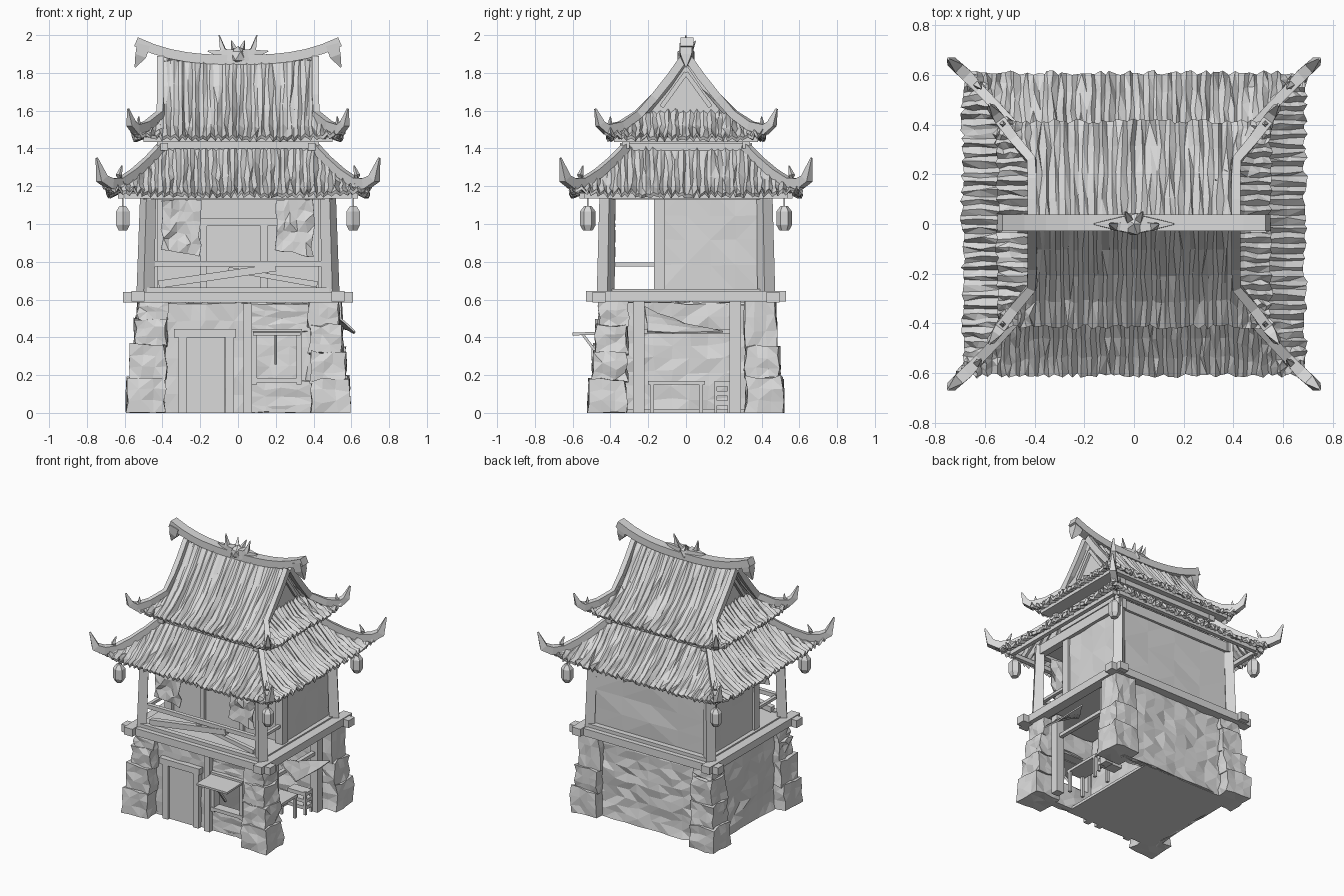
import bpy, bmesh, math, random
from mathutils import Vector, Matrix

random.seed(4)
if "Cube" in bpy.data.objects:
    bpy.data.objects.remove(bpy.data.objects["Cube"])

GREY = (0.7, 0.7, 0.7, 1)
mat = bpy.data.materials.new("weathered grey")
mat.use_nodes = True
mat.diffuse_color = GREY
mat.node_tree.nodes["Principled BSDF"].inputs["Base Color"].default_value = GREY


def finish(name, bm, solid=0):
    me = bpy.data.meshes.new(name)
    bm.to_mesh(me)
    bm.free()
    me.materials.append(mat)
    ob = bpy.data.objects.new(name, me)
    bpy.context.collection.objects.link(ob)
    if solid:
        mod = ob.modifiers.new("thickness", "SOLIDIFY")
        mod.thickness = solid
        mod.offset = -1


def rnd(a):
    return random.uniform(-a, a)


def box(name, lo, hi, jitter=0, cuts=0, taper=1):
    """Box between two corners, optionally roughened and tapered upwards."""
    lo, hi = Vector(lo), Vector(hi)
    bm = bmesh.new()
    bmesh.ops.create_cube(bm, size=1)
    if cuts:
        bmesh.ops.subdivide_edges(bm, edges=bm.edges, cuts=cuts, use_grid_fill=True)
    mid, size = (lo + hi) / 2, hi - lo
    for v in bm.verts:
        k = 1 + (taper - 1) * (v.co.z + 0.5)
        v.co = mid + Vector((v.co.x * size.x * k, v.co.y * size.y * k, v.co.z * size.z))
        v.co += Vector((rnd(jitter), rnd(jitter), rnd(jitter)))
        v.co.z = max(v.co.z, 0)
    if jitter:
        bmesh.ops.triangulate(bm, faces=bm.faces)
    finish(name, bm)


def tube(name, pts, widths, tall=1.0):
    """Four-sided beam along a path, with a half width per point."""
    pts = [Vector(p) for p in pts]
    bm = bmesh.new()
    rings = []
    for i, p in enumerate(pts):
        d = (pts[min(i + 1, len(pts) - 1)] - pts[max(i - 1, 0)]).normalized()
        side = d.cross(Vector((0, 0, 1)))
        side = side.normalized() if side.length > 0.01 else Vector((1, 0, 0))
        up = side.cross(d) * tall
        rings.append([bm.verts.new(p + (side * a + up * b) * widths[i])
                      for a, b in ((-1, -1), (1, -1), (1, 1), (-1, 1))])
    for a, b in zip(rings, rings[1:]):
        for j in range(4):
            bm.faces.new((a[j], a[(j + 1) % 4], b[(j + 1) % 4], b[j]))
    bm.faces.new(rings[0])
    bm.faces.new(rings[-1])
    bmesh.ops.recalc_face_normals(bm, faces=bm.faces)
    finish(name, bm)


def plate(name, corners, solid=0.008, cuts=0, jitter=0):
    bm = bmesh.new()
    bm.faces.new([bm.verts.new(c) for c in corners])
    if cuts:
        bmesh.ops.subdivide_edges(bm, edges=bm.edges, cuts=cuts, use_grid_fill=True)
        for v in bm.verts:
            v.co += Vector((rnd(jitter), rnd(jitter), rnd(jitter)))
        bmesh.ops.triangulate(bm, faces=bm.faces)
    finish(name, bm, solid)


def thatch(name, quarter, run, width, height, lift):
    """Ragged ribbed slope; width(t) is the half width from top t=0 to eave t=1."""
    bm = bmesh.new()
    W, rows = width(1), 4
    n = int(2 * W / 0.019)
    cols = []
    for i in range(n + 1):
        x = -W + 2 * W * i / n
        t0 = next((k / 60 for k in range(61) if width(k / 60) >= abs(x) - 1e-4), 1)
        ragged = rnd(0.01)
        col = []
        for k in range(rows + 1):
            t = t0 + (1 - t0) * k / rows
            y = run[0] + (run[1] - run[0]) * t + ragged * t
            bump = (i % 2) * random.uniform(0.008, 0.032) + rnd(0.004)
            z = height(t) + bump + lift * t * (abs(x) / W) ** 6
            col.append(bm.verts.new((x + rnd(0.007), -y, z)))
        cols.append(col)
    for a, b in zip(cols, cols[1:]):
        for k in range(rows):
            bm.faces.new((a[k], a[k + 1], b[k + 1], b[k]))
    bmesh.ops.triangulate(bm, faces=bm.faces)
    bm.transform(Matrix.Rotation(quarter * math.pi / 2, 4, 'Z'))
    finish(name, bm, 0.02)


CORNERS = [(sx, sy) for sx in (-1, 1) for sy in (-1, 1)]

# Ground floor: slab, stone walls and stacked corner piers
box("ground_slab", (-0.48, -0.4, 0), (0.25, 0.42, 0.02))
box("back_stone_wall", (-0.45, 0.37, 0), (0.45, 0.43, 0.6), 0.012, 9)
box("right_stone_wall", (-0.5, -0.38, 0), (-0.43, 0.4, 0.6), 0.012, 8)
box("alcove_stone_wall", (0.02, -0.36, 0), (0.07, 0.4, 0.58), 0.01, 7)
for sx, sy in CORNERS:
    z = 0
    while z < 0.56:
        h = min(random.uniform(0.12, 0.19), 0.59 - z)
        h = 0.59 - z if 0.59 - z - h < 0.08 else h
        f = z / 0.59
        xs = sorted((sx * (0.385 - 0.015 * f), sx * (0.59 - 0.07 * f)))
        ys = sorted((sy * (0.315 - 0.01 * f), sy * (0.515 - 0.065 * f)))
        box("pier_stone", (xs[0], ys[0], z), (xs[1], ys[1], z + h + 0.01), 0.01, 2, 0.95)
        z += h

# Front wall with door, posts and window
box("front_wall", (-0.4, -0.4, 0), (0.06, -0.35, 0.58), 0.006, 5)
box("window_sill_wall", (0.06, -0.4, 0), (0.4, -0.35, 0.17), 0.008, 3)
box("window_head_wall", (0.06, -0.4, 0.43), (0.4, -0.35, 0.58), 0.006, 3)
box("window_side_wall", (0.32, -0.4, 0.15), (0.4, -0.35, 0.45), 0.006, 2)
for x in (0.075, 0.31):
    box("window_jamb", (x, -0.425, 0.15), (x + 0.025, -0.36, 0.44))
for z in (0.16, 0.42):
    box("window_rail", (0.07, -0.43, z), (0.34, -0.36, z + 0.025))
box("front_post", (0.03, -0.44, 0), (0.075, -0.37, 0.58))
box("door", (-0.27, -0.415, 0), (-0.07, -0.39, 0.4))
for x in (-0.315, -0.065):
    box("door_jamb", (x, -0.435, 0), (x + 0.045, -0.38, 0.41))
box("door_lintel", (-0.34, -0.44, 0.4), (-0.01, -0.38, 0.445))
plate("window_shutter", ((0.08, -0.43, 0.43), (0.08, -0.6, 0.425), (0.33, -0.6, 0.425), (0.33, -0.43, 0.43)), 0.015)
tube("shutter_prop", ((0.2, -0.55, 0.42), (0.2, -0.43, 0.26)), (0.007, 0.007))

# Open alcove on the left side with posts, awning and furniture
for y in (-0.25, 0.26):
    box("alcove_post", (0.43, y - 0.03, 0), (0.49, y + 0.03, 0.59))
plate("alcove_awning", ((0.48, -0.22, 0.56), (0.62, -0.2, 0.43), (0.62, 0.2, 0.43), (0.48, 0.0, 0.47)), 0.01, 2, 0.006)
box("alcove_beam", (0.44, -0.24, 0.42), (0.47, 0.25, 0.445))
box("alcove_table", (0.28, -0.2, 0.15), (0.42, 0.1, 0.17))
for y in (-0.19, 0.07):
    for x in (0.29, 0.4):
        box("table_leg", (x, y, 0), (x + 0.02, y + 0.02, 0.15))
for z in (0.04, 0.09, 0.14):
    box("alcove_crate_slat", (0.3, 0.15, z), (0.45, 0.23, z + 0.025))
for y in (0.15, 0.22):
    box("crate_leg", (0.43, y, 0), (0.45, y + 0.015, 0.17))

# Frame between the storeys
box("upper_floor", (-0.5, -0.43, 0.6), (0.5, 0.43, 0.655))
for s in (-1, 1):
    box("long_floor_beam", (-0.61, s * 0.46 - 0.035, 0.585), (0.61, s * 0.46 + 0.035, 0.64))
    box("cross_floor_beam", (s * 0.53 - 0.035, -0.53, 0.59), (s * 0.53 + 0.035, 0.53, 0.645))
    box("floor_edge_board", (-0.5, s * 0.44 - 0.02, 0.64), (0.5, s * 0.44 + 0.02, 0.665))

# Upper storey: corner posts, walls, porch rail and curtains
for sx, sy in CORNERS:
    tube("corner_post", ((sx * 0.49, sy * 0.425, 0.64), (sx * 0.475, sy * 0.415, 1.2)), (0.034, 0.03))
box("upper_back_wall", (-0.46, 0.38, 0.65), (0.46, 0.42, 1.18), 0.006, 3)
box("room_front_wall", (-0.46, -0.14, 0.65), (0.46, -0.11, 1.18))
box("upper_ceiling", (-0.47, -0.41, 1.15), (0.47, 0.41, 1.18))
for s in (-1, 1):
    x = s * 0.455
    box("upper_side_wall", (x - 0.015, -0.13, 0.65), (x + 0.015, 0.39, 1.18), 0.005, 3)
    box("room_post", (x - 0.03, -0.17, 0.65), (x + 0.03, -0.11, 1.18))
    box("side_rail", (x - 0.012, -0.4, 0.775), (x + 0.012, -0.15, 0.795))
    box("side_head_beam", (s * 0.47 - 0.025, -0.45, 1.13), (s * 0.47 + 0.025, 0.45, 1.2))
    box("front_head_beam", (-0.5, s * 0.42 - 0.02, 1.13), (0.5, s * 0.42 + 0.02, 1.2))
    a, b = sorted((s * 0.2, s * 0.4))
    plate("curtain", ((a, -0.39, 1.13), (a, -0.39, 0.87), (b, -0.39, 0.82), (b, -0.39, 1.13)), 0.006, 4, 0.012)
box("porch_rail", (-0.45, -0.43, 0.775), (0.45, -0.4, 0.805))
tube("loose_plank", ((-0.42, -0.415, 0.68), (0.2, -0.415, 0.77)), (0.02, 0.02))
tube("loose_plank", ((-0.05, -0.41, 0.76), (0.42, -0.41, 0.68)), (0.012, 0.016))
for x in (-0.2, 0.12):
    box("room_door_jamb", (x, -0.16, 0.66), (x + 0.035, -0.13, 1.0))
box("room_door_lintel", (-0.23, -0.165, 0.99), (0.3, -0.13, 1.03))

# Lower roof with eave boards
low_z = lambda t: 1.155 + 0.235 * (1 - t) ** 1.4
for q in range(4):
    w, r = ((0.40, 0.69), (0.31, 0.61)) if q % 2 == 0 else ((0.31, 0.61), (0.40, 0.69))
    thatch("lower_roof", q, r, lambda t, w=w: w[0] + (w[1] - w[0]) * t, low_z, 0.04)
for s in (-1, 1):
    box("front_eave_board", (-0.6, s * 0.55 - 0.015, 1.135), (0.6, s * 0.55 + 0.015, 1.165))
    box("side_eave_board", (s * 0.62 - 0.015, -0.54, 1.135), (s * 0.62 + 0.015, 0.54, 1.165))

# Waist and upper hip-and-gable roof
box("roof_waist", (-0.39, -0.31, 1.3), (0.39, 0.31, 1.46))
for s in (-1, 1):
    box("waist_beam", (-0.43, s * 0.32 - 0.02, 1.40), (0.43, s * 0.32 + 0.02, 1.44))
    box("waist_beam", (s * 0.39 - 0.02, -0.35, 1.39), (s * 0.39 + 0.02, 0.35, 1.43))
box("upper_soffit", (-0.5, -0.38, 1.435), (0.5, 0.38, 1.46))
top_z = lambda t: 1.455 + 0.42 * (1 - t) ** 1.5
for q in (0, 2):
    thatch("upper_roof", q, (0.0, 0.415), lambda t: 0.41 + 0.14 * max(0, t - 0.6) / 0.4, top_z, 0.03)
for q in (1, 3):
    thatch("upper_roof_skirt", q, (0.34, 0.55), lambda t: 0.17 + 0.25 * t, lambda t: top_z(0.45 + 0.55 * t), 0.03)
for s in (-1, 1):
    ts = [k / 5 * 0.62 for k in range(6)]
    rim = [(s * 0.365, y * 0.42 * t, top_z(t)) for y, seq in ((-1, ts[::-1]), (1, ts[1:])) for t in seq]
    plate("gable_wall", rim, 0.01)
    for y in (-1, 1):
        tube("gable_batten", ((s * 0.38, 0, 1.8), (s * 0.38, y * 0.13, 1.62)), (0.012, 0.012))

# Hip ridges with upswept horns
for sx, sy in CORNERS:
    low = [(sx * (0.40 + 0.29 * t), sy * (0.31 + 0.305 * t), low_z(t) + 0.025 + 0.04 * t ** 6)
           for t in (0, 0.25, 0.5, 0.75, 0.95)]
    low += [(sx * 0.72, sy * 0.64, 1.24), (sx * 0.748, sy * 0.665, 1.35)]
    tube("lower_hip_ridge", low, (0.018, 0.018, 0.02, 0.02, 0.024, 0.022, 0.004), 1.2)
    tube("lower_hip_spike", ((sx * 0.62, sy * 0.55, 1.2), (sx * 0.63, sy * 0.56, 1.26), (sx * 0.615, sy * 0.545, 1.31)), (0.018, 0.012, 0.002))
    up = [(sx * 0.41, sy * 0.42 * t, top_z(t) + 0.02) for t in (0.03, 0.2, 0.4, 0.6)]
    up += [(sx * 0.48, sy * 0.34, 1.52), (sx * 0.54, sy * 0.42, 1.5),
           (sx * 0.565, sy * 0.455, 1.53), (sx * 0.582, sy * 0.48, 1.61)]
    tube("upper_hip_ridge", up, (0.018, 0.018, 0.018, 0.018, 0.02, 0.022, 0.018, 0.004), 1.2)
    tube("upper_hip_spike", ((sx * 0.53, sy * 0.405, 1.5), (sx * 0.525, sy * 0.4, 1.57)), (0.014, 0.002))

# Main ridge, its end drops and the centre ornament
xs = [-0.54 + 0.09 * k for k in range(13)]
tube("main_ridge", [(x, 0.005, 1.87 + 0.095 * (abs(x) / 0.54) ** 2.8) for x in xs], [0.034] * 13, 0.75)
for s in (-1, 1):
    tube("ridge_end_drop", ((s * 0.5, 0, 1.95), (s * 0.515, 0, 1.89), (s * 0.545, 0, 1.83)), (0.035, 0.03, 0.003))
    tube("ornament_horn", ((s * 0.03, -0.01, 1.89), (s * 0.08, -0.01, 1.92), (s * 0.1, 0, 2.0)), (0.022, 0.015, 0.002))
    tube("ornament_wing", ((s * 0.03, 0, 1.89), (s * 0.16, 0, 1.915)), (0.035, 0.003))
    tube("ornament_ear", ((s * 0.02, 0.02, 1.92), (s * 0.035, 0.05, 1.97)), (0.014, 0.002))
bm = bmesh.new()
bmesh.ops.create_icosphere(bm, subdivisions=1, radius=0.052, matrix=Matrix.Translation((0, 0, 1.89)))
finish("ornament_core", bm)

# Hanging lanterns
for sx, sy in CORNERS:
    bm = bmesh.new()
    for z, h, r1, r2 in ((0.98, 0.03, 0.025, 0.042), (1.03, 0.07, 0.042, 0.042), (1.08, 0.03, 0.042, 0.02)):
        bmesh.ops.create_cone(bm, cap_ends=True, segments=6, radius1=r1, radius2=r2, depth=h,
                              matrix=Matrix.Translation((sx * 0.61, sy * 0.52, z)))
    finish("lantern", bm)
    box("lantern_cord", (sx * 0.61 - 0.004, sy * 0.52 - 0.004, 1.09), (sx * 0.61 + 0.004, sy * 0.52 + 0.004, 1.17))
